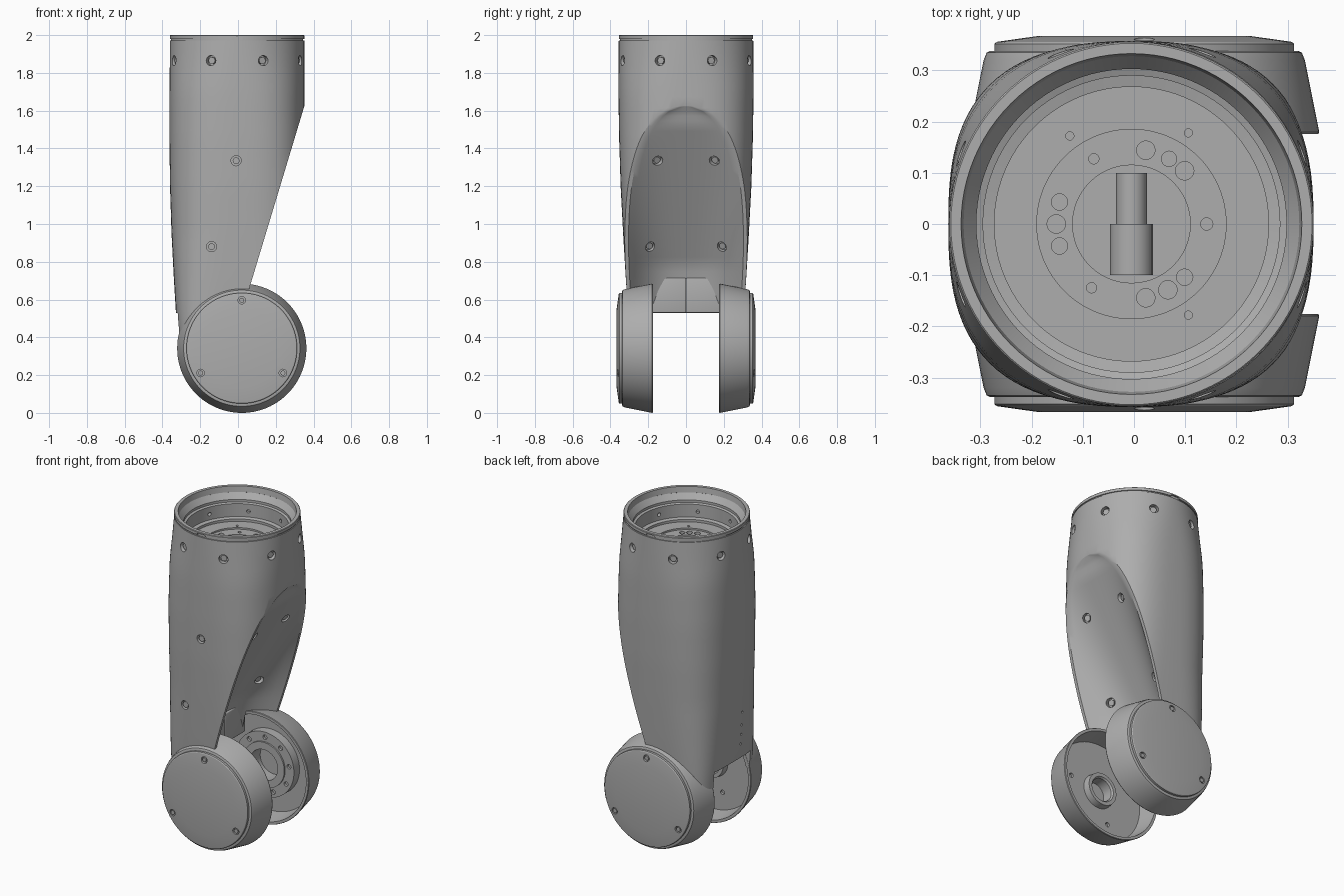
import bpy, bmesh, math
from mathutils import Matrix, Vector

if "Cube" in bpy.data.objects:
    bpy.data.objects.remove(bpy.data.objects["Cube"], do_unlink=True)

grey = bpy.data.materials.new("satin_grey")
grey.use_nodes = True
grey.diffuse_color = (0.42, 0.42, 0.42, 1)
grey.node_tree.nodes["Principled BSDF"].inputs["Base Color"].default_value = (0.42, 0.42, 0.42, 1)

ANKLE = Vector((0.02, 0, 0.342))
TO_Y = Matrix.Rotation(-math.pi / 2, 4, 'X')      # local z becomes +y
BORE = Matrix.Translation((-0.005, 0, 0))         # axis of the upper collar


def finish(name, bm):
    bmesh.ops.remove_doubles(bm, verts=bm.verts, dist=1e-5)
    bmesh.ops.recalc_face_normals(bm, faces=bm.faces)
    me = bpy.data.meshes.new(name)
    bm.to_mesh(me)
    bm.free()
    me.materials.append(grey)
    ob = bpy.data.objects.new(name, me)
    bpy.context.collection.objects.link(ob)
    return ob


def loft(bm, rings, caps=True):
    """Skin closed rings of points, capping both ends unless the skin is a hoop."""
    rows = [[bm.verts.new(p) for p in r] for r in rings]
    n = len(rows[0])
    pairs = list(zip(rows, rows[1:]))
    if caps:
        bm.faces.new(rows[0])
        bm.faces.new(rows[-1])
    else:
        pairs.append((rows[-1], rows[0]))
    for a, b in pairs:
        for i in range(n):
            bm.faces.new((a[i], a[(i + 1) % n], b[(i + 1) % n], b[i]))


def lathe(name, profile, matrix, n=96, caps=True):
    bm = bmesh.new()
    loft(bm, [[matrix @ Vector((max(r, 0.001) * math.cos(2 * math.pi * i / n),
                                max(r, 0.001) * math.sin(2 * math.pi * i / n), h))
               for i in range(n)] for r, h in profile], caps)
    return finish(name, bm)


def pegs(name, items, n=20):
    """Cylinders along axes: (centre, axis, radius, length)."""
    bm = bmesh.new()
    for c, axis, r, length in items:
        m = Matrix.Translation(c) @ Vector(axis).to_track_quat('Z', 'Y').to_matrix().to_4x4()
        bmesh.ops.create_cone(bm, cap_ends=True, segments=n, radius1=r, radius2=r,
                              depth=length, matrix=m)
    return finish(name, bm)


def box(name, lo, hi, bevel=0):
    bm = bmesh.new()
    lo, hi = Vector(lo), Vector(hi)
    bmesh.ops.create_cube(bm, size=1, matrix=Matrix.Translation((lo + hi) / 2)
                          @ Matrix.Diagonal((*(hi - lo), 1)))
    if bevel:
        bmesh.ops.bevel(bm, geom=bm.edges[:], offset=bevel, segments=3, affect='EDGES', profile=0.5)
    return finish(name, bm)


def cut(ob, cutter):
    mod = ob.modifiers.new("cut", 'BOOLEAN')
    mod.operation, mod.solver, mod.object = 'DIFFERENCE', 'EXACT', cutter
    bpy.context.view_layer.objects.active = ob
    bpy.ops.object.modifier_apply(modifier="cut")
    bpy.data.objects.remove(cutter, do_unlink=True)


# Leg shell: round at the top, squarer and narrower toward the ankle
# columns: z, back reach, half width, squareness
STATIONS = [(0.42, .318, .30, 4.4), (0.52, .328, .305, 4.1), (0.7, .339, .318, 3.5),
            (0.95, .352, .333, 2.95), (1.2, .36, .346, 2.8), (1.45, .363, .354, 2.7),
            (1.7, .363, .358, 2.5), (1.85, .361, .357, 2.2), (1.972, .361, .356, 2)]
TOP = STATIONS[-1][0]
FRONT = 0.351


def station(z):
    for a, b in zip(STATIONS, STATIONS[1:]):
        if z <= b[0]:
            t = max(0, (z - a[0]) / (b[0] - a[0]))
            return [u + (v - u) * t for u, v in zip(a, b)]
    return STATIONS[-1]


def section(z, n=96):
    _, back, half, e = station(z)
    pts = []
    for i in range(n):
        c, s = math.cos(2 * math.pi * i / n), math.sin(2 * math.pi * i / n)
        x = math.copysign(abs(c) ** (2 / e), c) * (FRONT if c > 0 else back)
        pts.append((x, math.copysign(abs(s) ** (2 / e), s) * half, z))
    return pts


bm = bmesh.new()
loft(bm, [section(0.42 + (TOP - 0.42) * i / 26) for i in range(27)])
shell = finish("leg_shell", bm)


# Sloping scooped recess on the +x side, deeper toward the ankle
def slope(z):
    return 0.06 + 0.302 * (z - 0.66)


def scoop_width(z):
    _, _, half, e = station(z)
    k = min(1, max(0, slope(z) / FRONT))
    return max(0.002, half * (1 - k ** e) ** (1 / e) - 0.02)


def scoop_x(z, t):
    depth = min(0.012 + max(0, 0.23 * (1.52 - z)), 2 * scoop_width(z) ** 2)
    return slope(z) - depth * (1 - abs(t) ** 2.7)


rings = []
for i in range(45):
    z = 1.75 - 1.4 * (i / 44) ** 1.3
    ts = [-1 + j / 10 for j in range(21)]
    row = [(scoop_x(z, t), t * scoop_width(z), z) for t in ts]
    rings.append([(1, -0.6, z), (slope(z), -0.6, z)] + row + [(slope(z), 0.6, z), (1, 0.6, z)])
bm = bmesh.new()
loft(bm, rings)
cut(shell, finish("scoop_cutter", bm))

# Fork opening, and room inside the ankle cups
cut(shell, box("gap_cutter", (-1, -0.177, 0.3), (1, 0.177, 0.53)))
for s in (-1, 1):
    cut(shell, pegs("cup_cutter", [(ANKLE + Vector((0, s * 0.233, 0)), (0, 1, 0), 0.318, 0.114)], 72))

# Stepped bore at the top
cut(shell, lathe("bore_cutter", [(0.33, 2.05), (0.33, 1.965), (0.303, 1.93), (0.303, 1.915), (0.29, 1.91),
                                 (0.29, 1.83), (0.268, 1.825), (0.268, 1.81), (0.185, 1.81),
                                 (0.185, 1.80), (0.115, 1.80), (0.115, 1.35)], BORE))

# Bolt holes in the bore floor
holes = []
for deg, r in [(0, .012), (45, .018), (60, .015), (79, .018), (120, .01), (163, .016), (180, .018),
               (197, .016), (238, .01), (281, .018), (299, .018), (315, .016)]:
    a = math.radians(deg)
    holes.append((BORE @ Vector((0.147 * math.cos(a), 0.147 * math.sin(a), 1.80)), (0, 0, 1), r, 0.06))
for deg in (58, 125, 302):
    a = math.radians(deg)
    holes.append((BORE @ Vector((0.21 * math.cos(a), 0.21 * math.sin(a), 1.81)), (0, 0, 1), 0.008, 0.04))

# Screw positions: collar, front flank, scoop
screws = []
for i in range(8):
    a = math.radians(22.5 + 45 * i)
    d = Vector((math.cos(a), math.sin(a), 0))
    screws.append((BORE @ (d * 0.358 + Vector((0, 0, 1.865))), d))
    holes.append((BORE @ (d * 0.292 + Vector((0, 0, 1.865))), d, 0.011, 0.04))
for x, z in ((-0.01, 1.335), (-0.14, 0.88)):
    _, back, half, e = station(z)
    screws.append((Vector((x, -half * (1 - (abs(x) / back) ** e) ** (1 / e), z)), Vector((0, -1, 0))))
for s in (-1, 1):
    for y, z in ((0.15, 1.335), (0.19, 0.88)):
        screws.append((Vector((scoop_x(z, y / scoop_width(z)), s * y, z)),
                       Vector((0.85, -s * 0.35, -0.35)).normalized()))
cut(shell, pegs("hole_cutter", holes + [(p, d, 0.027, 0.05) for p, d in screws]))
pegs("shell_screws", [(p - d * 0.018, d, 0.018, 0.02) for p, d in screws])

# Collar ring above a fine joint line, with a small notch at front and back
collar = lathe("top_collar", [(0.335, 1.96), (0.35, 1.96), (0.35, 1.98), (0.356, 1.98), (0.356, 1.997),
                              (0.353, 2), (0.333, 2), (0.328, 1.965)], BORE, caps=False)
for s in (-1, 1):
    cut(collar, box("notch_cutter", (-0.033, s * 0.356 - 0.008, 1.974), (0.023, s * 0.356 + 0.008, 1.99)))

# Parts glimpsed through the bore
pegs("inner_shaft", [((-0.005, 0.0, 1.45), (0, 1, 0), 0.03, 0.2),
                     ((-0.005, -0.05, 1.45), (0, 1, 0), 0.042, 0.1)])

# Cross bar joining the two ankle cups, split along the middle
for s, side in ((-1, "front"), (1, "back")):
    ys = sorted((0, s * 0.2))
    box(side + "_cross_bar", (-0.3, ys[0], 0.53), (-0.09, ys[1], 0.715), 0.006)

# Ankle cups: capped outside, open toward the fork
OUTER = [(0, .367), (.21, .367), (.288, .356), (.293, .352), (.293, .338), (.302, .338),
         (.308, .335), (.314, .32), (.338, .2), (.342, .18), (.340, .176), (.324, .176), (.305, .29)]
HUBS = {"front": [(.105, .29), (.1, .25), (.078, .25), (.07, .26), (.07, .325), (0, .325)],
        "back": [(.2, .29), (.2, .235), (.14, .235), (.14, .225), (.095, .225), (.095, .325), (0, .325)]}
for s, side in ((-1, "front"), (1, "back")):
    place = Matrix.Translation(ANKLE) @ Matrix.Diagonal((1, s, 1, 1)) @ TO_Y
    cup = lathe(side + "_ankle_cup", OUTER + HUBS[side], place)
    spots = []
    for deg in (90, 211, 329):
        a = math.radians(deg)
        spots.append(ANKLE + Vector((0.254 * math.cos(a), s * 0.361, 0.254 * math.sin(a))))
    inner = []
    for i in range(9):
        a = math.radians(40 * i + 10)
        r, y = (0.168, 0.235) if s > 0 else (0.2, 0.29)
        if s > 0 or i % 3 == 0:
            inner.append((ANKLE + Vector((r * math.cos(a), s * y, r * math.sin(a))), (0, 1, 0), 0.014, 0.03))
    cut(cup, pegs("cup_hole_cutter", [(p, (0, 1, 0), 0.02, 0.03) for p in spots] + inner))
    pegs(side + "_cup_screws", [(p - Vector((0, s * 0.01, 0)), (0, 1, 0), 0.013, 0.016) for p in spots])

# Small service holes in the back wall
cut(shell, pegs("service_cutter", [((-0.34, -0.06, z), (1, 0, 0), 0.007, 0.06)
                                   for z in (0.62, 0.68, 0.74, 0.82)], 12))

# Smooth shading with sharp creases
bpy.ops.object.select_all(action='DESELECT')
for ob in bpy.context.collection.objects:
    if ob.type == 'MESH' and ob.data.materials and ob.data.materials[0] == grey:
        ob.select_set(True)
        bpy.context.view_layer.objects.active = ob
bpy.ops.object.shade_smooth_by_angle(angle=math.radians(30))
